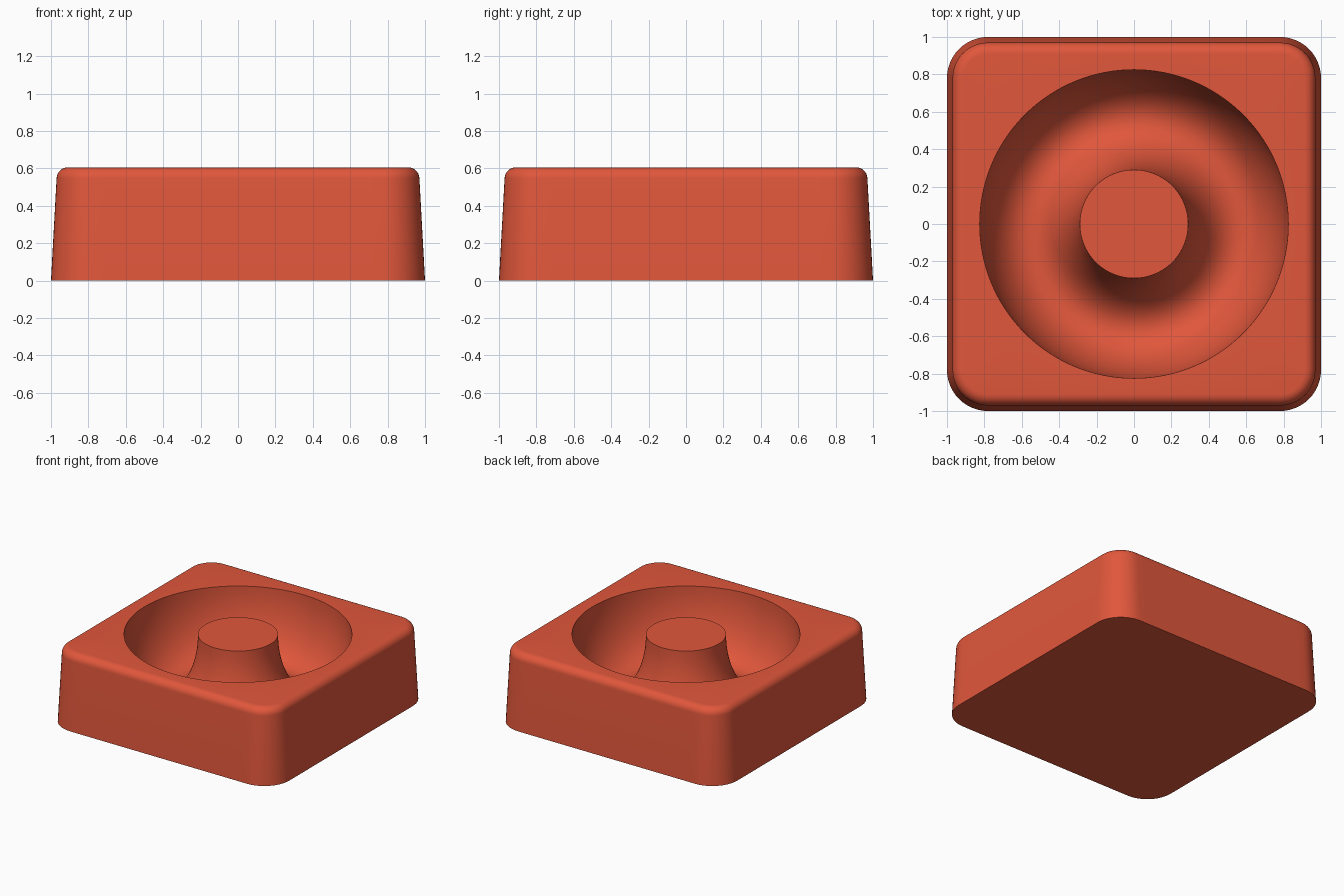
import bpy, bmesh
from math import sin, cos, pi, hypot

cube = bpy.data.objects.get("Cube")
if cube:
    bpy.data.objects.remove(cube)

HEIGHT = 0.605
CORNER = 0.78            # centre of each rounded corner
POST_R, RIM_R = 0.29, 0.825
GROOVE_DEPTH = 0.505
BEVEL = 0.06

# Red material
red = bpy.data.materials.new("warm red")
red.use_nodes = True
color = (0.75, 0.095, 0.044, 1)
red.diffuse_color = color
red.node_tree.nodes["Principled BSDF"].inputs["Base Color"].default_value = color


def rounded_square(half, corner_steps=12, side_steps=24):
    """Outline of a square with round corners, counter-clockwise."""
    r = half - CORNER
    pts = []
    for k in range(4):
        turn = k * pi / 2
        c, s = cos(turn), sin(turn)
        local = [(half, CORNER * (2 * i / side_steps - 1)) for i in range(side_steps)]
        local += [(CORNER + r * cos(a), CORNER + r * sin(a))
                  for a in (i / corner_steps * pi / 2 for i in range(corner_steps))]
        pts += [(x * c - y * s, x * s + y * c) for x, y in local]
    return pts


directions = [(x / hypot(x, y), y / hypot(x, y)) for x, y in rounded_square(1.0)]


def circle(radius):
    return [(x * radius, y * radius) for x, y in directions]


# Tapered outer wall with a rounded top edge
loops = [(rounded_square(1.0), 0.0)]
for i in range(9):
    a = i / 8 * pi / 2
    half = 0.97 - BEVEL * (1 - cos(a))
    loops.append((rounded_square(half), HEIGHT - BEVEL * (1 - sin(a))))

# Half-elliptical ring groove, from the rim to the centre post
mid, half_width = (RIM_R + POST_R) / 2, (RIM_R - POST_R) / 2
for i in range(33):
    a = i / 32 * pi
    loops.append((circle(mid + half_width * cos(a)), HEIGHT - GROOVE_DEPTH * sin(a)))

# Skin the loops and close the underside and the post top
bm = bmesh.new()
rings = [[bm.verts.new((x, y, z)) for x, y in pts] for pts, z in loops]
n = len(directions)
for low, high in zip(rings, rings[1:]):
    for i in range(n):
        j = (i + 1) % n
        bm.faces.new((low[i], low[j], high[j], high[i]))
bm.faces.new(rings[0][::-1])
bm.faces.new(rings[-1])

mesh = bpy.data.meshes.new("grooved_block")
bm.to_mesh(mesh)
bm.free()
mesh.materials.append(red)
block = bpy.data.objects.new("grooved_block", mesh)
bpy.context.collection.objects.link(block)

bpy.ops.object.select_all(action="DESELECT")
block.select_set(True)
bpy.context.view_layer.objects.active = block
bpy.ops.object.shade_smooth_by_angle(angle=pi / 6)
